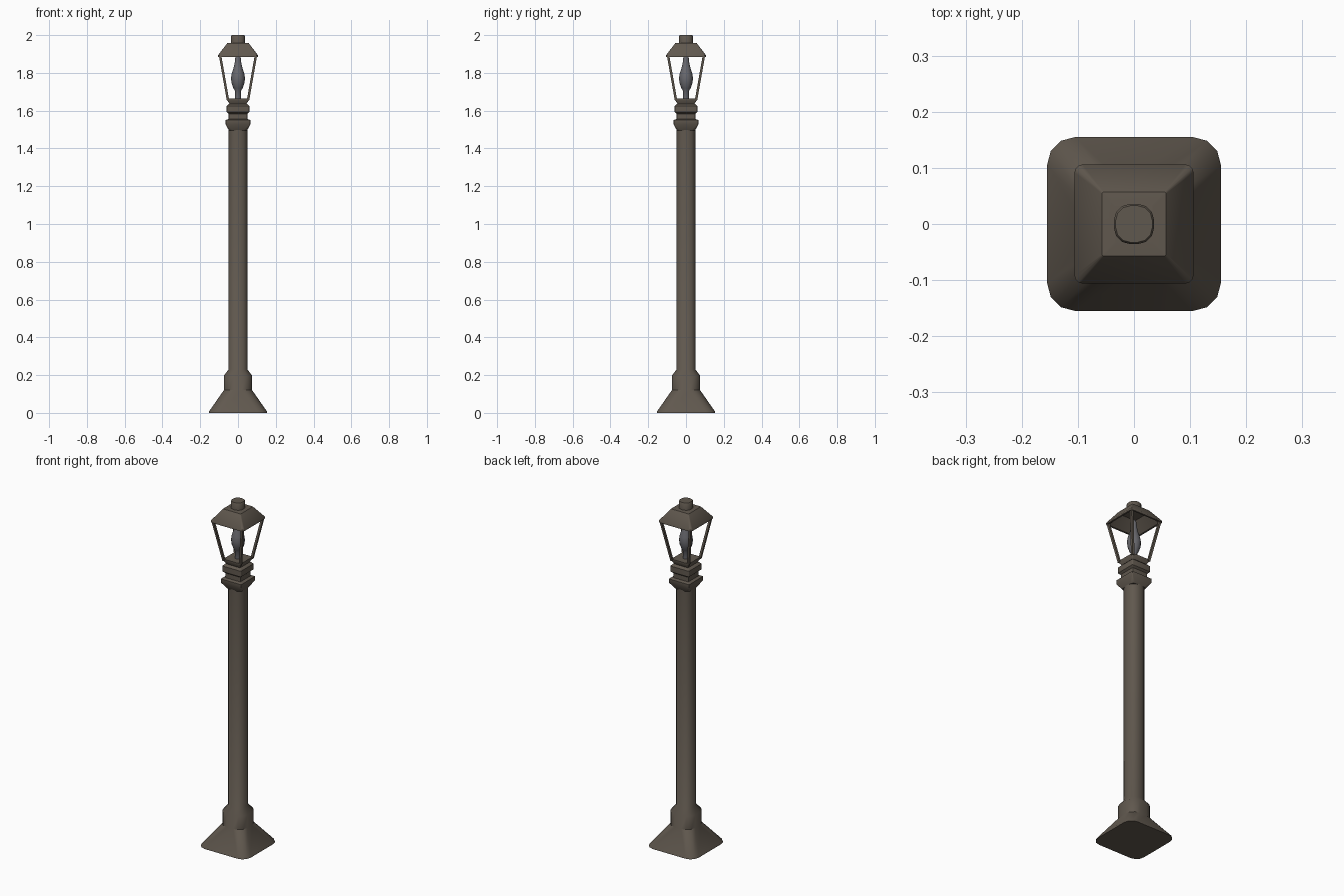
import bpy, bmesh, math
from mathutils import Vector

if "Cube" in bpy.data.objects:
    bpy.data.objects.remove(bpy.data.objects["Cube"])


def material(name, rgb):
    m = bpy.data.materials.new(name)
    m.diffuse_color = (*rgb, 1)
    m.use_nodes = True
    m.node_tree.nodes["Principled BSDF"].inputs["Base Color"].default_value = m.diffuse_color
    return m


IRON = material("dark bronze iron", (0.118, 0.098, 0.077))
GLASS = material("grey lamp glass", (0.14, 0.14, 0.155))


def finish(bm, name, mat, angle=40):
    bmesh.ops.recalc_face_normals(bm, faces=bm.faces)
    me = bpy.data.meshes.new(name)
    bm.to_mesh(me)
    bm.free()
    me.materials.append(mat)
    me.shade_smooth()
    me.set_sharp_from_angle(angle=math.radians(angle))
    ob = bpy.data.objects.new(name, me)
    bpy.context.collection.objects.link(ob)
    return ob


def rounded_square(half, r, z, segs=3):
    pts = []
    for q in range(4):
        a0 = q * math.pi / 2
        cx = (half - r) * (1 if q in (0, 3) else -1)
        cy = (half - r) * (1 if q in (0, 1) else -1)
        for i in range(segs + 1):
            a = a0 + i / segs * math.pi / 2
            pts.append((cx + r * math.cos(a), cy + r * math.sin(a), z))
    return pts


def circle(r, z, n=12):
    return [(r * math.cos(2 * math.pi * i / n), r * math.sin(2 * math.pi * i / n), z) for i in range(n)]


def loft(name, rings, mat, angle=40):
    bm = bmesh.new()
    loops = [[bm.verts.new(p) for p in ring] for ring in rings]
    n = len(loops[0])
    for a, b in zip(loops, loops[1:]):
        for i in range(n):
            j = (i + 1) % n
            bm.faces.new((a[i], a[j], b[j], b[i]))
    bm.faces.new(loops[0][::-1])
    bm.faces.new(loops[-1])
    return finish(bm, name, mat, angle)


def square_loft(name, profile, angle=40):
    # profile entries: half width, corner radius, height
    return loft(name, [rounded_square(*p) for p in profile], IRON, angle)


# Flared foot, lower collar and shaft
square_loft("post_and_foot", [
    (0.155, 0.05, 0), (0.153, 0.05, 0.008), (0.075, 0.054, 0.12), (0.075, 0.054, 0.197),
    (0.05, 0.041, 0.23), (0.05, 0.041, 1.51)])

# Capital: flare, neck and ring
square_loft("capital", [
    (0.048, 0.02, 1.495), (0.065, 0.004, 1.527), (0.065, 0.004, 1.55), (0.049, 0.004, 1.556),
    (0.049, 0.004, 1.583), (0.06, 0.006, 1.592), (0.06, 0.006, 1.625), (0.052, 0.005, 1.633),
    (0.044, 0.004, 1.636)])

# Lantern floor
square_loft("lantern_floor", [
    (0.043, 0.004, 1.632), (0.056, 0.004, 1.654), (0.056, 0.004, 1.665)])

# Roof with a hollow underside
square_loft("lantern_roof", [
    (0.048, 0.004, 1.94), (0.096, 0.012, 1.884), (0.106, 0.014, 1.884), (0.106, 0.014, 1.893),
    (0.057, 0.003, 1.957), (0.034, 0.003, 1.959)])

# Chimney cap
square_loft("chimney", [(0.036, 0.03, 1.95), (0.036, 0.03, 1.996), (0.033, 0.028, 2.0)])

# Four slanted corner bars
w = 0.0065
for k, (sx, sy) in enumerate([(1, 1), (-1, 1), (-1, -1), (1, -1)]):
    bm = bmesh.new()
    rings = []
    for c, z in ((0.053, 1.655), (0.0945, 1.89)):
        rings.append([bm.verts.new((sx * c + dx * w, sy * c + dy * w, z))
                      for dx, dy in ((1, 1), (-1, 1), (-1, -1), (1, -1))])
    a, b = rings
    for i in range(4):
        j = (i + 1) % 4
        bm.faces.new((a[i], a[j], b[j], b[i]))
    bm.faces.new(a[::-1])
    bm.faces.new(b)
    finish(bm, f"corner_bar_{k + 1}", IRON)

# Flame-shaped glass on its stem
loft("glass_lamp", [circle(r, z) for r, z in (
    (0.016, 1.66), (0.016, 1.705), (0.024, 1.718), (0.034, 1.745), (0.037, 1.772),
    (0.033, 1.797), (0.024, 1.825), (0.017, 1.855), (0.014, 1.885), (0.010, 1.90))], GLASS, 60)
